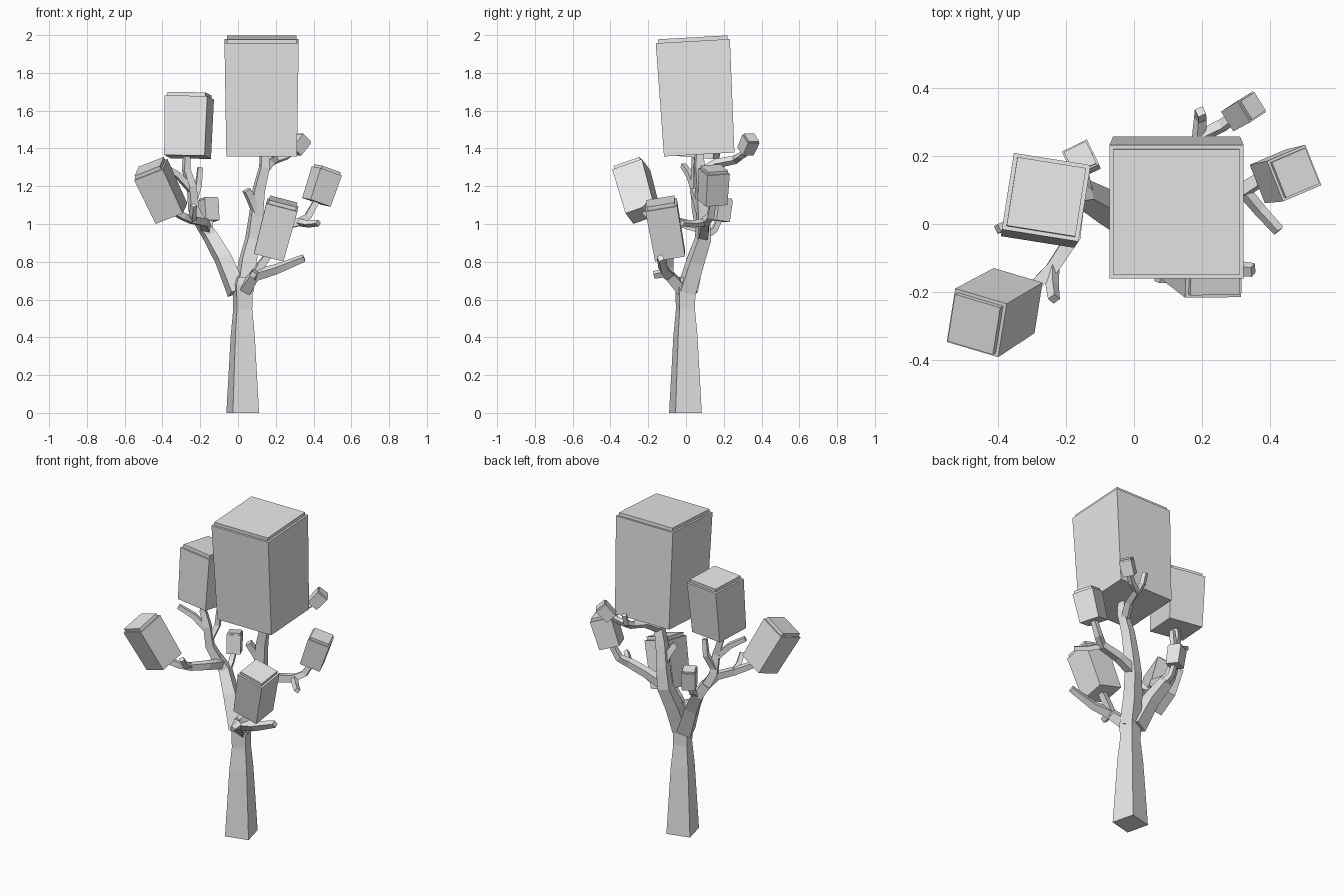
import bpy
import bmesh
from mathutils import Vector

default_cube = bpy.data.objects.get("Cube")
if default_cube:
    bpy.data.objects.remove(default_cube, do_unlink=True)

# One plain grey for the whole tree
grey = bpy.data.materials.new("plain_grey")
grey.use_nodes = True
colour = (.8, .8, .8, 1)
grey.diffuse_color = colour
grey.node_tree.nodes["Principled BSDF"].inputs["Base Color"].default_value = colour


def loft(name, rings):
    """Join square rings into one closed, flat-shaded object."""
    bm = bmesh.new()
    loops = [[bm.verts.new(point) for point in ring] for ring in rings]
    for low, high in zip(loops, loops[1:]):
        for i in range(len(low)):
            j = (i + 1) % len(low)
            bm.faces.new((low[i], low[j], high[j], high[i]))
    bm.faces.new(reversed(loops[0]))
    bm.faces.new(loops[-1])
    bmesh.ops.recalc_face_normals(bm, faces=bm.faces)
    mesh = bpy.data.meshes.new(name)
    bm.to_mesh(mesh)
    bm.free()
    mesh.materials.append(grey)
    obj = bpy.data.objects.new(name, mesh)
    bpy.context.collection.objects.link(obj)
    return obj


def square(centre, axis, side, width):
    """Square ring across the axis, with one edge turned towards side."""
    u = (side - axis * side.dot(axis)).normalized() * width / 2
    v = axis.cross(u).normalized() * width / 2
    return [centre - u - v, centre + u - v, centre + u + v, centre - u + v]


def branch(name, start_width, end_width, *points):
    """Square limb tapering along a path."""
    path = [Vector(p) for p in points]
    last = len(path) - 1
    first = (path[1] - path[0]).normalized()
    side = first.cross(Vector((.3, -1, .2))).normalized()
    rings = []
    for i, point in enumerate(path):
        axis = (path[min(i + 1, last)] - path[max(i - 1, 0)]).normalized()
        width = start_width + (end_width - start_width) * i / last
        rings.append(square(point, axis, side, width))
        side = (side - axis * side.dot(axis)).normalized()
    return loft(name, rings)


def leaf_block(name, width, side, base, top):
    """Slightly flared foliage box with a thin inset lid."""
    base, top, side = Vector(base), Vector(top), Vector(side)
    axis = (top - base).normalized()
    lid = min(.02, width * .12)
    inner = width - 2 * min(.012, width * .06)
    shoulder = top - axis * lid
    return loft(name, [
        square(base, axis, side, width * .95),
        square(shoulder, axis, side, width),
        square(shoulder, axis, side, inner),
        square(top, axis, side, inner),
    ])


# Trunk
up, trunk_side = Vector((0, 0, 1)), Vector((.97, .24, 0))
trunk_profile = [(0, .143), (.41, .105), (.55, .083), (.68, .09), (.72, .06)]
loft("trunk", [square(Vector((.025, -.003, height)), up, trunk_side, width)
               for height, width in trunk_profile])

# Two main limbs
branch("right_limb", .085, .05, (-.005, .01, .64), (-.08, .05, .82),
       (-.15, .09, .94), (-.2, .08, 1.01))
branch("left_limb", .085, .04, (.03, 0, .64), (.05, .05, .8), (.08, .09, .92),
       (.095, .09, 1.04), (.11, .08, 1.18), (.14, .07, 1.3), (.14, .07, 1.38))

# Low front branch with its offshoots
branch("front_branch", .06, .03, (.03, -.01, .64), (.09, -.09, .73),
       (.2, -.12, .76), (.35, -.135, .82))
branch("front_stub", .04, .03, (.09, -.08, .72), (.085, -.12, .74), (.08, -.17, .73))
branch("front_block_stem", .045, .035, (.09, -.09, .72), (.12, -.09, .78),
       (.17, -.085, .85))

# Offshoots of the left limb
branch("left_branch", .05, .03, (.08, .09, .93), (.2, .1, .98), (.32, .1, 1.01),
       (.37, .13, 1.04), (.42, .145, 1.13))
branch("left_stub", .03, .025, (.32, .1, 1.01), (.37, .04, 1), (.425, -.02, 1.005))
branch("limb_stub", .04, .035, (.1, .08, 1.06), (.07, .06, 1.13), (.045, .04, 1.18))
branch("rear_branch", .04, .025, (.13, .08, 1.27), (.17, .16, 1.32),
       (.2, .26, 1.34), (.26, .29, 1.36), (.3, .32, 1.39))
branch("rear_stub", .03, .025, (.19, .25, 1.34), (.195, .31, 1.37), (.195, .33, 1.43))

# Offshoots of the right limb
branch("right_upright", .05, .03, (-.19, .08, .99), (-.235, .06, 1.08),
       (-.245, .05, 1.2), (-.275, .05, 1.29), (-.27, .05, 1.37))
branch("upright_outer_stub", .035, .025, (-.245, .05, 1.18), (-.32, .02, 1.26),
       (-.4, -.015, 1.31))
branch("upright_inner_stub", .035, .025, (-.24, .06, 1.11), (-.21, .1, 1.2),
       (-.2, .1, 1.3))
branch("right_branch", .045, .03, (-.17, .07, .98), (-.18, -.04, 1.01),
       (-.24, -.13, 1.02), (-.29, -.18, 1.04), (-.35, -.22, 1.07))
branch("right_stub", .03, .025, (-.24, -.13, 1.02), (-.24, -.18, 1.05),
       (-.235, -.22, 1.1))
branch("small_block_stem", .035, .025, (-.14, .09, .93), (-.15, .15, .97),
       (-.15, .18, 1.03))

# Foliage blocks
leaf_block("crown_block", .393, (1, 0, 0), (.125, .07, 1.368), (.125, .035, 1.988))
leaf_block("right_upper_block", .228, (.988, -.156, 0),
           (-.267, .054, 1.355), (-.257, .08, 1.69))
leaf_block("right_front_block", .168, (.15, -.044, .057),
           (-.352, -.225, 1.055), (-.47, -.295, 1.305))
leaf_block("left_front_block", .17, (1, 0, -.2),
           (.165, -.085, .835), (.24, -.135, 1.12))
leaf_block("left_block", .128, (.93, .37, 0),
           (.415, .14, 1.115), (.475, .15, 1.295))
leaf_block("rear_block", .072, (.85, .53, 0),
           (.295, .315, 1.385), (.35, .347, 1.458))
leaf_block("right_rear_block", .082, (.9, .44, 0),
           (-.15, .18, 1.015), (-.158, .195, 1.138))
